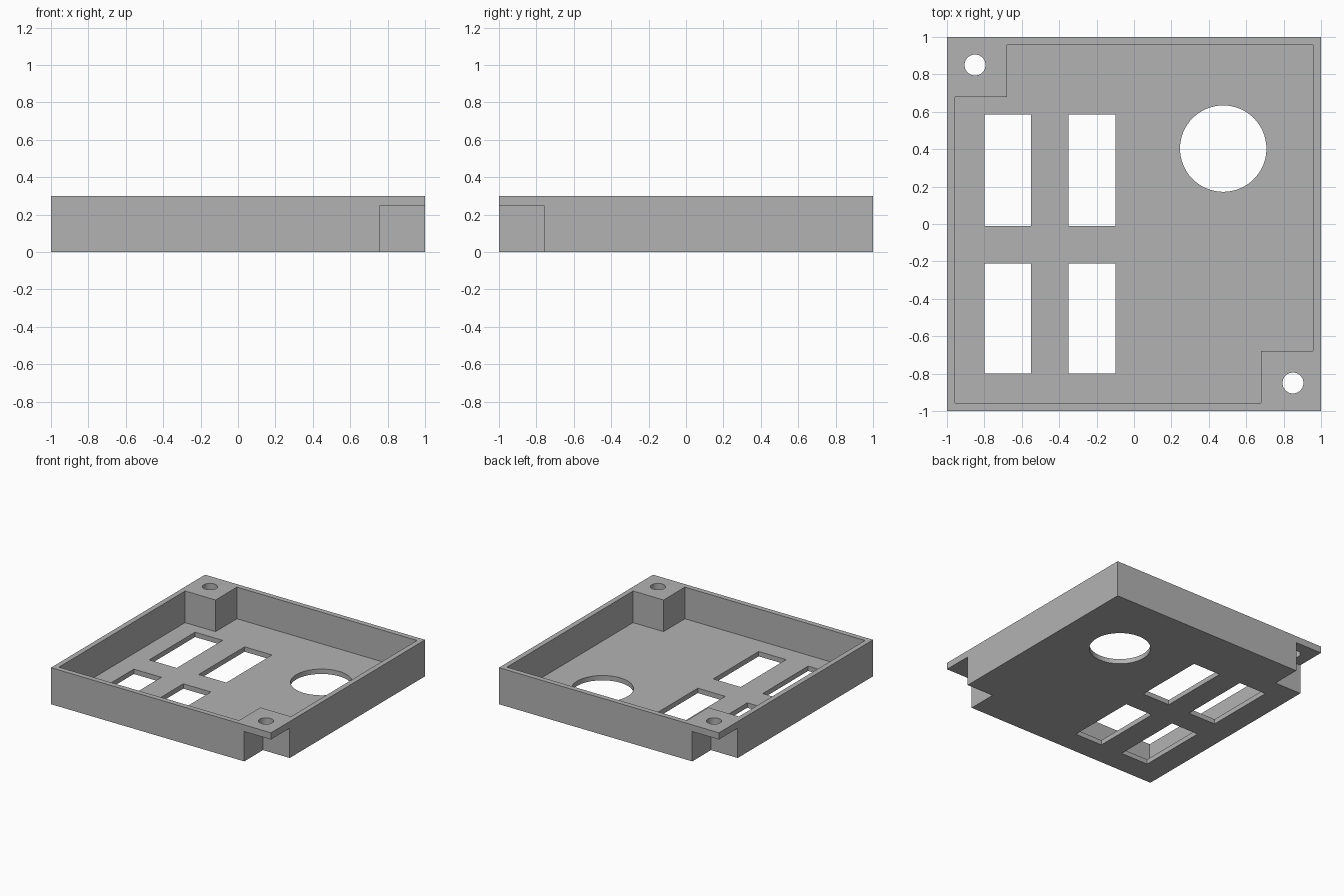
import bpy
import bmesh
import math

cube = bpy.data.objects.get("Cube")
if cube:
    bpy.data.objects.remove(cube, do_unlink=True)

HEIGHT, FLOOR, LIP = 0.30, 0.04, 0.245   # overall, floor top, underside of corner tabs
INNER, BOSS, NOTCH = 0.957, 0.68, 0.757  # wall inside, corner post inside, corner cut-out

grey = bpy.data.materials.new("plain grey")
grey.use_nodes = True
colour = (0.45, 0.45, 0.45, 1)
grey.diffuse_color = colour
grey.node_tree.nodes["Principled BSDF"].inputs["Base Color"].default_value = colour


def prism(name, outline, z0, z1):
    """Extrude a flat outline between two heights."""
    bm = bmesh.new()
    face = bm.faces.new([bm.verts.new((x, y, z0)) for x, y in outline])
    top = bmesh.ops.extrude_face_region(bm, geom=[face])["geom"]
    bmesh.ops.translate(bm, vec=(0, 0, z1 - z0),
                        verts=[v for v in top if isinstance(v, bmesh.types.BMVert)])
    bmesh.ops.recalc_face_normals(bm, faces=bm.faces)
    mesh = bpy.data.meshes.new(name)
    bm.to_mesh(mesh)
    bm.free()
    mesh.materials.append(grey)
    obj = bpy.data.objects.new(name, mesh)
    bpy.context.collection.objects.link(obj)
    return obj


def rect(x0, x1, y0, y1):
    return [(x0, y0), (x1, y0), (x1, y1), (x0, y1)]


def circle(cx, cy, r, n=64):
    return [(cx + r * math.cos(math.tau * i / n), cy + r * math.sin(math.tau * i / n))
            for i in range(n)]


tray = prism("panel_tray", rect(-1, 1, -1, 1), 0, HEIGHT)


def cut(outline, z0=-0.1, z1=0.5):
    """Subtract a prism from the tray."""
    cutter = prism("cutter", outline, z0, z1)
    cutter.hide_render = True
    mod = tray.modifiers.new("cut", "BOOLEAN")
    mod.operation = "DIFFERENCE"
    mod.solver = "EXACT"
    mod.object = cutter
    bpy.context.view_layer.objects.active = tray
    bpy.ops.object.modifier_apply(modifier=mod.name)
    bpy.data.objects.remove(cutter, do_unlink=True)


# Open interior, leaving a solid post in two opposite corners
cut([(-INNER, -INNER), (BOSS, -INNER), (BOSS, -BOSS), (INNER, -BOSS),
     (INNER, INNER), (-BOSS, INNER), (-BOSS, BOSS), (-INNER, BOSS)], FLOOR)

# Corner cut-outs under the tabs, with a screw hole through each tab
for s in (1, -1):
    xs = sorted((s * NOTCH, s * 1.1))
    ys = sorted((-s * NOTCH, -s * 1.1))
    cut(rect(*xs, *ys), -0.1, LIP)
    cut(circle(s * 0.85, -s * 0.85, 0.056, 48))

# Four rectangular windows and one round opening in the floor
for x0, x1 in ((-0.80, -0.55), (-0.35, -0.10)):
    for y0, y1 in ((-0.80, -0.21), (-0.01, 0.585)):
        cut(rect(x0, x1, y0, y1))
cut(circle(0.477, 0.403, 0.231))

# Smooth round walls, keep corners sharp
bpy.ops.object.select_all(action="DESELECT")
tray.select_set(True)
bpy.context.view_layer.objects.active = tray
bpy.ops.object.shade_smooth_by_angle(angle=math.radians(30))
